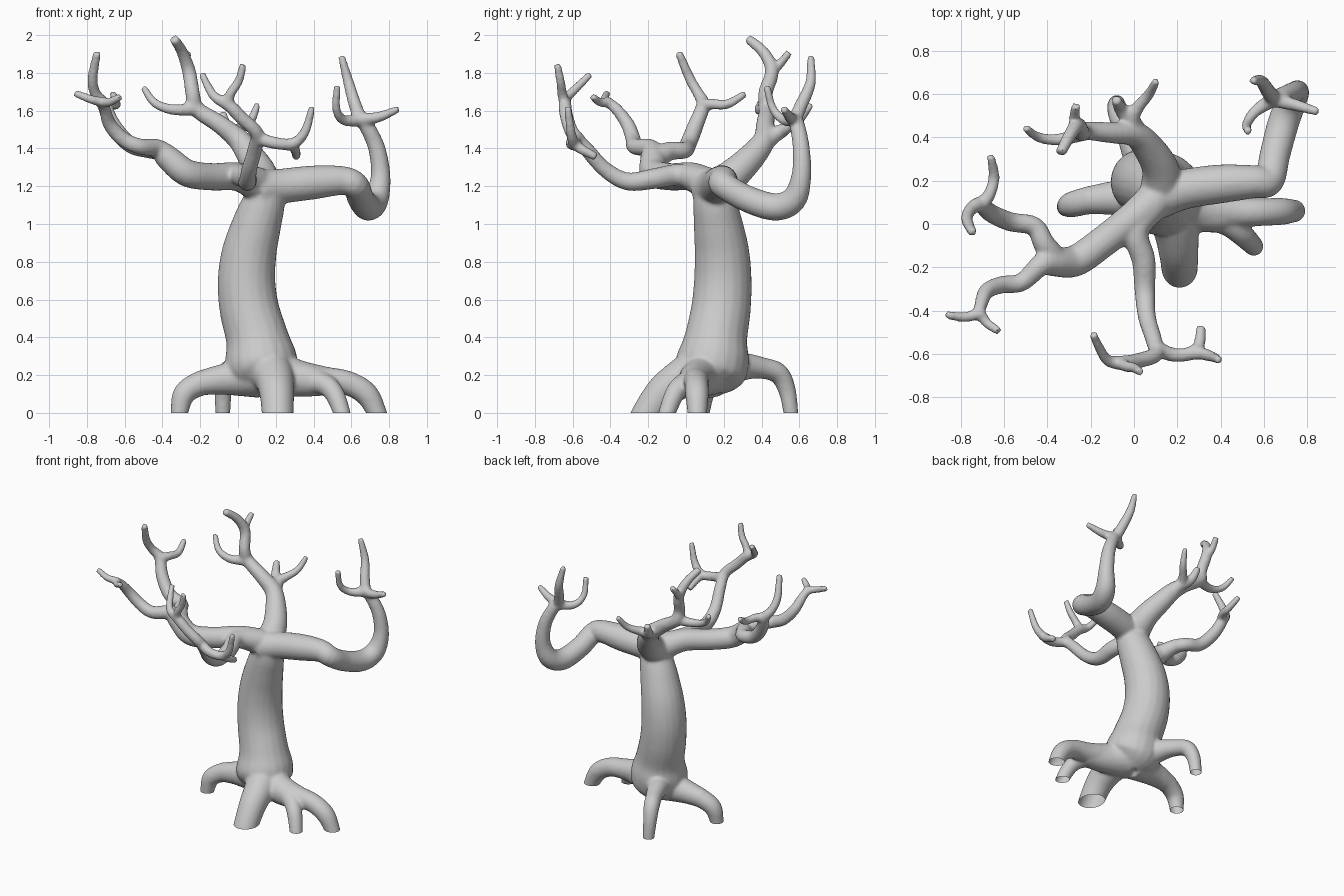
import bpy, bmesh, math
from mathutils import Vector

bm = bmesh.new()
SIDES, STEPS = 20, 5


def spline(pts):
    """Catmull-Rom through (x, y, z, radius) points, tip drawn out a little."""
    p = [Vector(q) for q in pts]
    if p[-1][3] < 0.022:
        d = (p[-1] - p[-2]).to_3d().normalized() * 0.012
        p[-1] += Vector((*d, 0.002))
    p = [2 * p[0] - p[1]] + p + [2 * p[-1] - p[-2]]
    out = []
    for i in range(1, len(p) - 2):
        a, b, c, d = p[i - 1:i + 3]
        for s in range(STEPS):
            t = s / STEPS
            out.append(0.5 * (2 * b + (c - a) * t + (2 * a - 5 * b + 4 * c - d) * t * t
                              + (3 * b - a - 3 * c + d) * t ** 3))
    return out + [p[-2]]


def limb(*pts):
    """Closed tapering tube along a smooth path."""
    path = spline(pts)
    pos = [q.to_3d() for q in path]
    n = Vector((0.31, 0.87, 0.38))
    rings = []
    for i, q in enumerate(path):
        t = (pos[min(i + 1, len(pos) - 1)] - pos[max(i - 1, 0)]).normalized()
        n = (n - t * n.dot(t)).normalized()
        b = t.cross(n)
        rings.append([bm.verts.new(pos[i] + (n * math.cos(k * math.tau / SIDES)
                      + b * math.sin(k * math.tau / SIDES)) * (q[3] + 0.003))
                      for k in range(SIDES)])
    for r0, r1 in zip(rings, rings[1:]):
        for k in range(SIDES):
            j = (k + 1) % SIDES
            bm.faces.new((r0[k], r0[j], r1[j], r1[k]))
    bm.faces.new(rings[0][::-1])
    bm.faces.new(rings[-1])


# trunk
limb((.15, .1, .14, .1), (.13, .125, .21, .18), (.12, .145, .29, .188), (.10, .16, .4, .163),
     (.06, .185, .55, .155), (.045, .195, .7, .15), (.06, .19, .85, .142), (.10, .17, 1.0, .127),
     (.135, .15, 1.12, .11), (.13, .13, 1.22, .085))

# web between the side roots
limb((-.22, .11, .155, .06), (-.02, .12, .185, .085), (.2, .085, .19, .1), (.36, .05, .175, .088),
     (.47, .04, .16, .066))

# roots
limb((.1, .13, .2, .12), (-.08, .12, .175, .078), (-.2, .11, .155, .063), (-.285, .09, .1, .057),
     (-.31, .08, 0, .044), (-.315, .08, -.06, .042))
limb((.1, .17, .22, .11), (.03, .29, .245, .075), (-.02, .4, .238, .055), (-.06, .49, .208, .052),
     (-.078, .535, .12, .044), (-.08, .555, 0, .037), (-.08, .56, -.06, .036))
limb((.15, .1, .24, .13), (.19, -.01, .19, .105), (.205, -.12, .11, .09), (.21, -.2, 0, .082),
     (.21, -.23, -.06, .08))
limb((.16, .12, .22, .13), (.3, .07, .195, .09), (.45, .055, .175, .07), (.58, .055, .158, .062),
     (.68, .058, .1, .06), (.735, .06, 0, .05), (.75, .06, -.06, .05))
limb((.34, .05, .17, .07), (.44, .0, .158, .057), (.505, -.055, .11, .05), (.55, -.1, 0, .043),
     (.56, -.115, -.06, .04))

# right branch and its twigs
limb((.1, .12, 1.18, .1), (.23, .16, 1.2, .09), (.4, .185, 1.22, .087), (.55, .195, 1.23, .074),
     (.622, .2, 1.205, .068), (.65, .32, 1.135, .068), (.69, .47, 1.09, .07), (.73, .57, 1.13, .065),
     (.755, .61, 1.25, .05), (.735, .61, 1.4, .043), (.68, .59, 1.52, .038), (.64, .575, 1.56, .034))
limb((.65, .575, 1.55, .034), (.62, .61, 1.63, .032), (.585, .66, 1.75, .026), (.55, .66, 1.88, .014))
limb((.63, .575, 1.555, .032), (.74, .55, 1.565, .026), (.84, .52, 1.605, .015))
limb((.65, .58, 1.55, .033), (.56, .52, 1.55, .025), (.52, .46, 1.61, .02), (.525, .43, 1.72, .015))

# back branch and its twigs
limb((.13, .15, 1.18, .1), (.12, .26, 1.27, .082), (.06, .36, 1.37, .068), (.0, .415, 1.45, .056),
     (-.1, .42, 1.53, .046), (-.22, .43, 1.61, .04), (-.24, .42, 1.69, .036), (-.26, .455, 1.81, .034),
     (-.295, .41, 1.91, .028), (-.335, .335, 1.975, .021))
limb((-.21, .425, 1.61, .034), (-.34, .39, 1.605, .026), (-.44, .4, 1.64, .021), (-.495, .44, 1.715, .014))
limb((-.26, .45, 1.81, .028), (-.275, .49, 1.84, .023), (-.268, .54, 1.9, .016))
limb((.04, .38, 1.4, .05), (-.01, .48, 1.48, .038), (.02, .54, 1.51, .027), (.07, .6, 1.55, .022),
     (.1, .655, 1.625, .014))
limb((-.01, .47, 1.47, .038), (-.06, .53, 1.51, .03), (-.08, .57, 1.58, .017))

# left branch and its two forks
limb((.12, .13, 1.2, .09), (.0, .03, 1.25, .074), (-.14, -.08, 1.25, .07), (-.27, -.17, 1.27, .07),
     (-.37, -.175, 1.35, .064), (-.43, -.19, 1.4, .048), (-.52, -.27, 1.41, .04),
     (-.61, -.28, 1.45, .038), (-.68, -.31, 1.53, .034), (-.705, -.37, 1.61, .028), (-.72, -.42, 1.65, .022))
limb((-.71, -.41, 1.645, .024), (-.78, -.43, 1.66, .021), (-.855, -.42, 1.69, .015))
limb((-.71, -.41, 1.645, .024), (-.68, -.455, 1.645, .021), (-.63, -.49, 1.67, .015))
limb((-.36, -.17, 1.34, .06), (-.415, -.09, 1.385, .048), (-.46, -.01, 1.39, .042),
     (-.57, .01, 1.42, .042), (-.66, .05, 1.52, .04), (-.71, .09, 1.63, .034), (-.755, .065, 1.69, .027),
     (-.77, .02, 1.77, .025), (-.747, -.035, 1.9, .017))
limb((-.7, .09, 1.63, .032), (-.665, .14, 1.635, .026), (-.645, .22, 1.635, .023), (-.66, .305, 1.685, .015))

# front branch and its forks
limb((.1, .11, 1.22, .08), (.01, -.03, 1.26, .057), (.045, -.17, 1.24, .052), (.05, -.31, 1.225, .045),
     (.06, -.43, 1.29, .039), (.09, -.53, 1.4, .036), (.1, -.6, 1.48, .034), (.02, -.63, 1.56, .033),
     (-.05, -.64, 1.63, .032), (-.12, -.63, 1.67, .024), (-.16, -.57, 1.73, .02), (-.185, -.515, 1.785, .015))
limb((-.06, -.64, 1.63, .028), (-.04, -.655, 1.69, .024), (.005, -.665, 1.76, .021), (.025, -.68, 1.835, .015))
limb((.09, -.57, 1.46, .034), (.19, -.605, 1.43, .03), (.29, -.595, 1.425, .028), (.355, -.61, 1.49, .023),
     (.39, -.625, 1.61, .014))
limb((.27, -.59, 1.43, .028), (.3, -.56, 1.4, .025), (.308, -.485, 1.36, .018))

# fuse all limbs into one smooth skin
me = bpy.data.meshes.new("limbs")
bmesh.ops.recalc_face_normals(bm, faces=bm.faces[:])
bm.to_mesh(me)
bm.free()
tree = bpy.data.objects.new("tree", me)
bpy.context.collection.objects.link(tree)
rm = tree.modifiers.new("fuse", 'REMESH')
rm.mode = 'VOXEL'
rm.voxel_size = 0.01
sm = tree.modifiers.new("soften", 'SMOOTH')
sm.factor = 0.5
sm.iterations = 10
fused = bpy.data.meshes.new_from_object(tree.evaluated_get(bpy.context.evaluated_depsgraph_get()))
tree.modifiers.clear()

# trim roots flat on the ground, leaving their ends open
b2 = bmesh.new()
b2.from_mesh(fused)
bmesh.ops.bisect_plane(b2, geom=b2.verts[:] + b2.edges[:] + b2.faces[:], plane_co=(0, 0, 0),
                       plane_no=(0, 0, 1), clear_inner=True)
b2.to_mesh(fused)
b2.free()
tree.data = fused
bpy.context.view_layer.objects.active = tree
tree.select_set(True)
bpy.ops.object.shade_smooth_by_angle(angle=math.radians(50))
